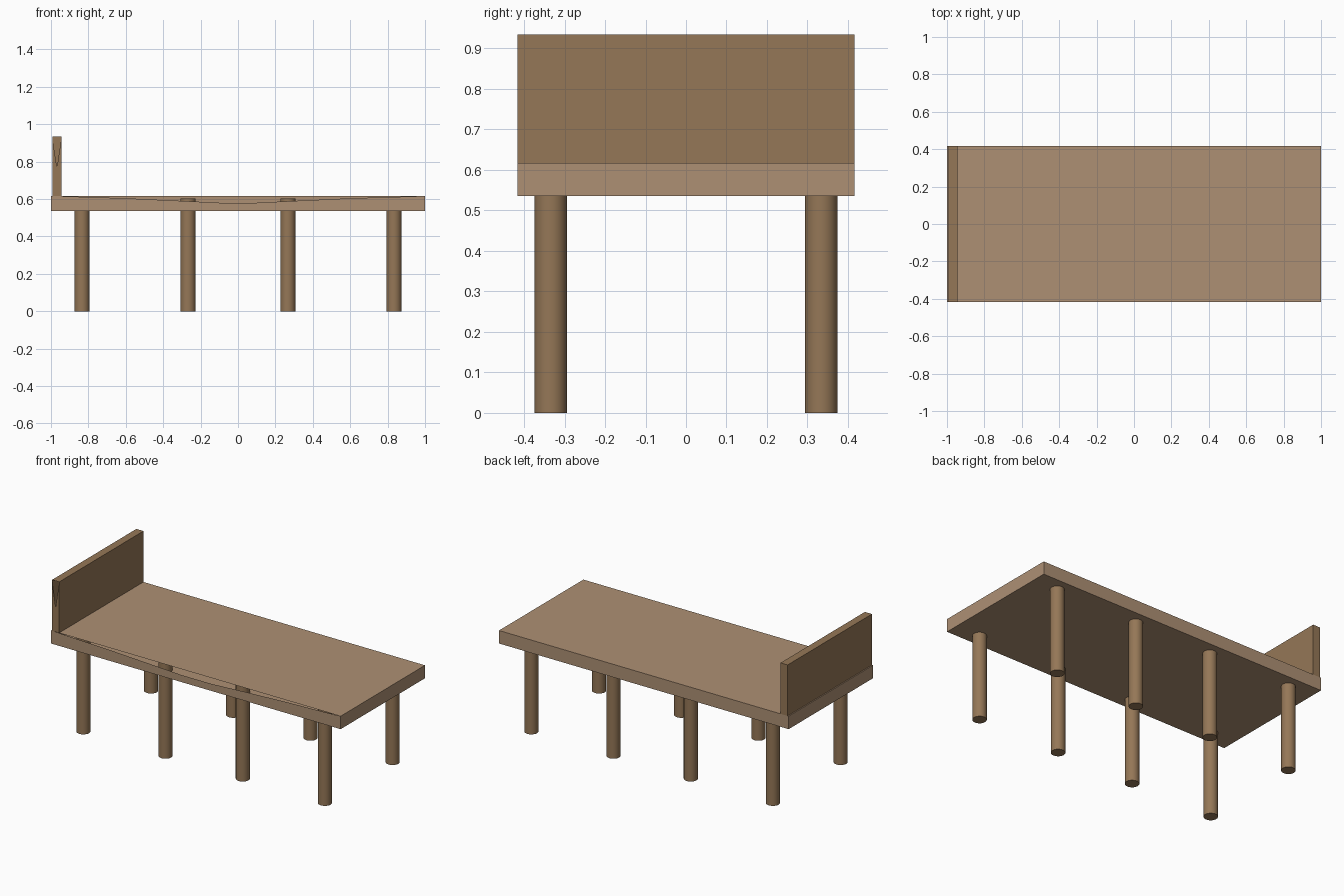
import bpy, bmesh

if "Cube" in bpy.data.objects:
    bpy.data.objects.remove(bpy.data.objects["Cube"])

def material(name, rgb):
    m = bpy.data.materials.new(name)
    m.diffuse_color = (*rgb, 1)
    m.use_nodes = True
    m.node_tree.nodes["Principled BSDF"].inputs["Base Color"].default_value = m.diffuse_color
    return m

light_wood = material("light_wood", (0.42, 0.28, 0.175))
dark_wood = material("dark_wood", (0.30, 0.185, 0.095))

def notched_box(name, x0, x1, y, z0, z1, notch, mat):
    """Box whose front face dips below the top edge along the notch points."""
    bm = bmesh.new()
    f = [bm.verts.new((a, -y, b)) for a, b in ((x0, z0), (x1, z0), (x1, z1), (x0, z1))]
    b = [bm.verts.new((a, y, c)) for a, c in ((x0, z0), (x1, z0), (x1, z1), (x0, z1))]
    for i in range(4):
        j = (i + 1) % 4
        bm.faces.new((f[j], f[i], b[i], b[j]))
    bm.faces.new(b[::-1])
    dip = [bm.verts.new((px, -y, pz)) for px, pz in notch]
    bm.faces.new(f[:3] + dip[::-1] + f[3:])
    bmesh.ops.recalc_face_normals(bm, faces=bm.faces[:])
    me = bpy.data.meshes.new(name)
    bm.to_mesh(me)
    bm.free()
    me.materials.append(mat)
    ob = bpy.data.objects.new(name, me)
    bpy.context.collection.objects.link(ob)

# bed platform, with a shallow gap along the top of its front side
notched_box("platform", -1, 1, 0.416, 0.536, 0.617,
            [(-0.94, 0.615), (-0.6, 0.604), (-0.3, 0.590), (-0.1, 0.580), (0.1, 0.580),
             (0.3, 0.590), (0.6, 0.604), (0.96, 0.615)], light_wood)

# headboard, with a narrow V gap in its front end
notched_box("headboard", -0.993, -0.944, 0.416, 0.617, 0.935,
            [(-0.990, 0.91), (-0.968, 0.77), (-0.947, 0.91)], dark_wood)

# two rows of four round legs, reaching up inside the platform
for row, y in (("front", -0.334), ("back", 0.334)):
    for i, x in enumerate((-0.834, -0.267, 0.267, 0.834)):
        bpy.ops.mesh.primitive_cylinder_add(vertices=32, radius=0.04, depth=0.603,
                                            location=(x, y, 0.3015))
        leg = bpy.context.object
        leg.name = f"{row}_leg_{i + 1}"
        leg.data.materials.append(dark_wood)
        bpy.ops.object.shade_smooth_by_angle()
